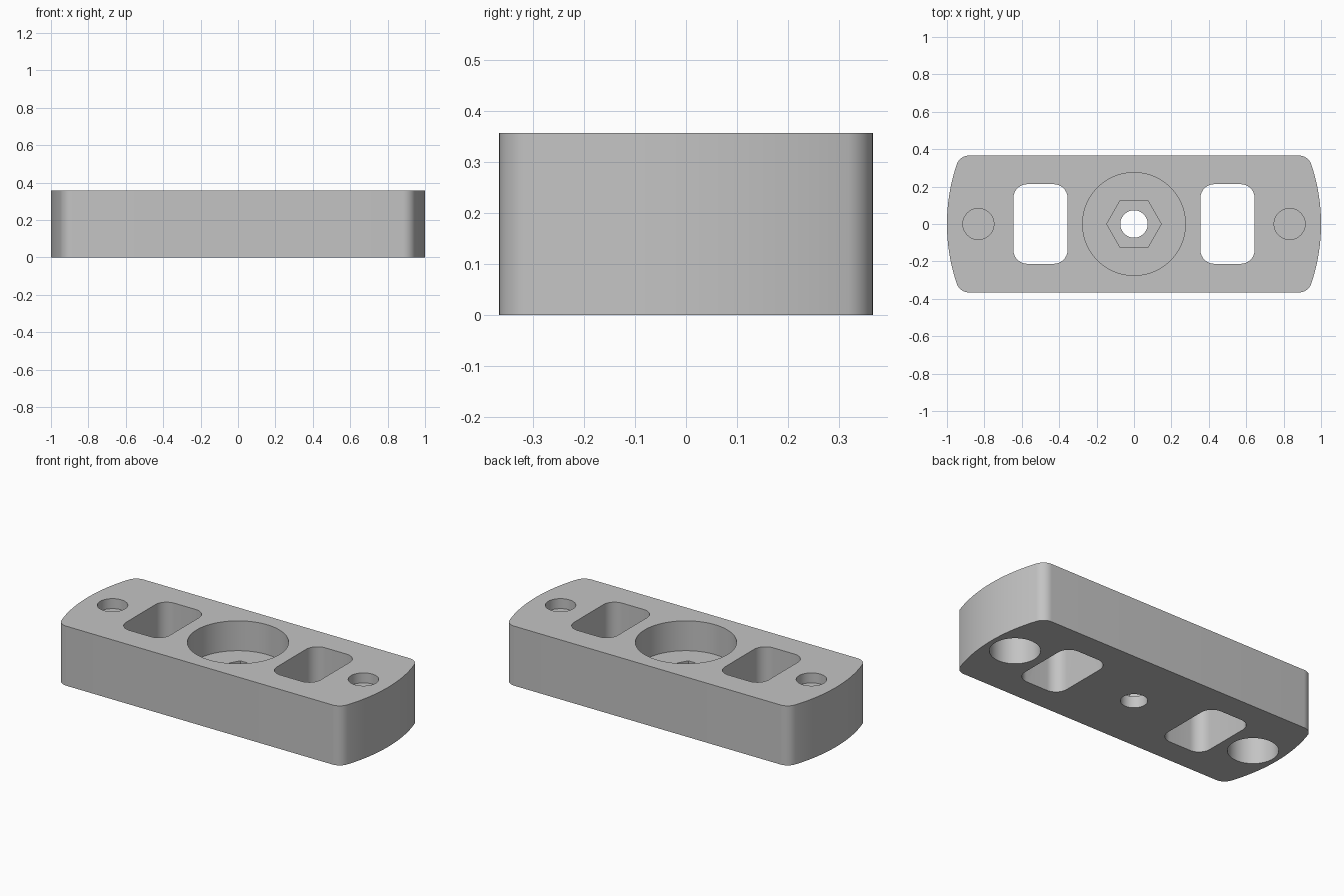
import bpy
import bmesh
from math import sin, cos, asin, sqrt, pi, tau

HEIGHT = 0.357
HALF_WIDTH = 0.366
OVER = 0.05  # how far cutters stick out of open faces

if "Cube" in bpy.data.objects:
    bpy.data.objects.remove(bpy.data.objects["Cube"], do_unlink=True)

grey = bpy.data.materials.new("plain grey")
grey.use_nodes = True
colour = (0.55, 0.55, 0.55, 1)
grey.diffuse_color = colour
grey.node_tree.nodes["Principled BSDF"].inputs["Base Color"].default_value = colour


def arc(cx, cy, radius, start, end, steps):
    return [(cx + radius * cos(start + (end - start) * i / steps),
             cy + radius * sin(start + (end - start) * i / steps))
            for i in range(steps + 1)]


def circle(cx, radius, sides=72):
    return arc(cx, 0, radius, 0, tau, sides)[:-1]


def rounded_rect(cx, half_x, half_y, radius):
    points = []
    for quarter, (sx, sy) in enumerate([(1, 1), (-1, 1), (-1, -1), (1, -1)]):
        points += arc(cx + sx * (half_x - radius), sy * (half_y - radius), radius,
                      quarter * pi / 2, (quarter + 1) * pi / 2, 10)
    return points


def body_outline(fillet):
    # Unit circle cut by two straight sides, with filleted corners
    fy = HALF_WIDTH - fillet
    fx = sqrt((1 - fillet) ** 2 - fy ** 2)
    a = asin(fy / (1 - fillet))
    right = (arc(fx, -fy, fillet, -pi / 2, -a, 10)
             + arc(0, 0, 1, -a, a, 24)[1:-1]
             + arc(fx, fy, fillet, a, pi / 2, 10))
    return right + [(-x, -y) for x, y in right]


def prism(name, outline, z0, z1):
    bm = bmesh.new()
    base = bm.faces.new([bm.verts.new((x, y, z0)) for x, y in outline])
    top = bmesh.ops.extrude_face_region(bm, geom=[base])["geom"]
    bmesh.ops.translate(bm, vec=(0, 0, z1 - z0),
                        verts=[v for v in top if isinstance(v, bmesh.types.BMVert)])
    bmesh.ops.recalc_face_normals(bm, faces=bm.faces)
    mesh = bpy.data.meshes.new(name)
    bm.to_mesh(mesh)
    bm.free()
    mesh.materials.append(grey)
    obj = bpy.data.objects.new(name, mesh)
    bpy.context.collection.objects.link(obj)
    return obj


body = prism("mounting_block", body_outline(0.07), 0, HEIGHT)
top = HEIGHT + OVER

# Central round recess, hexagonal nut pocket and bolt hole
cutters = [
    prism("recess_cutter", circle(0, 0.275, 96), 0.178, top),
    prism("nut_cutter", circle(0, 0.146, 6), 0.07, top),
    prism("bolt_cutter", circle(0, 0.073), -OVER, top),
]

# Windows and blind end holes on both sides
for side, label in ((1, "left"), (-1, "right")):
    cutters += [
        prism(label + "_window_cutter",
              rounded_rect(side * 0.5, 0.145, 0.213, 0.075), -OVER, top),
        prism(label + "_top_hole_cutter", circle(side * 0.832, 0.083), 0.297, top),
        prism(label + "_bottom_hole_cutter", circle(side * 0.832, 0.137), -OVER, 0.275),
    ]

for cutter in cutters:
    cut = body.modifiers.new(cutter.name, "BOOLEAN")
    cut.operation = "DIFFERENCE"
    cut.solver = "EXACT"
    cut.object = cutter
    cutter.hide_render = True

# Bake the cuts and drop the cutters
bpy.context.view_layer.update()
evaluated = body.evaluated_get(bpy.context.evaluated_depsgraph_get())
finished = bpy.data.meshes.new_from_object(evaluated)
body.modifiers.clear()
body.data = finished
for cutter in cutters:
    bpy.data.objects.remove(cutter, do_unlink=True)

bpy.ops.object.select_all(action="DESELECT")
body.select_set(True)
bpy.context.view_layer.objects.active = body
bpy.ops.object.shade_smooth_by_angle(angle=pi / 6)
